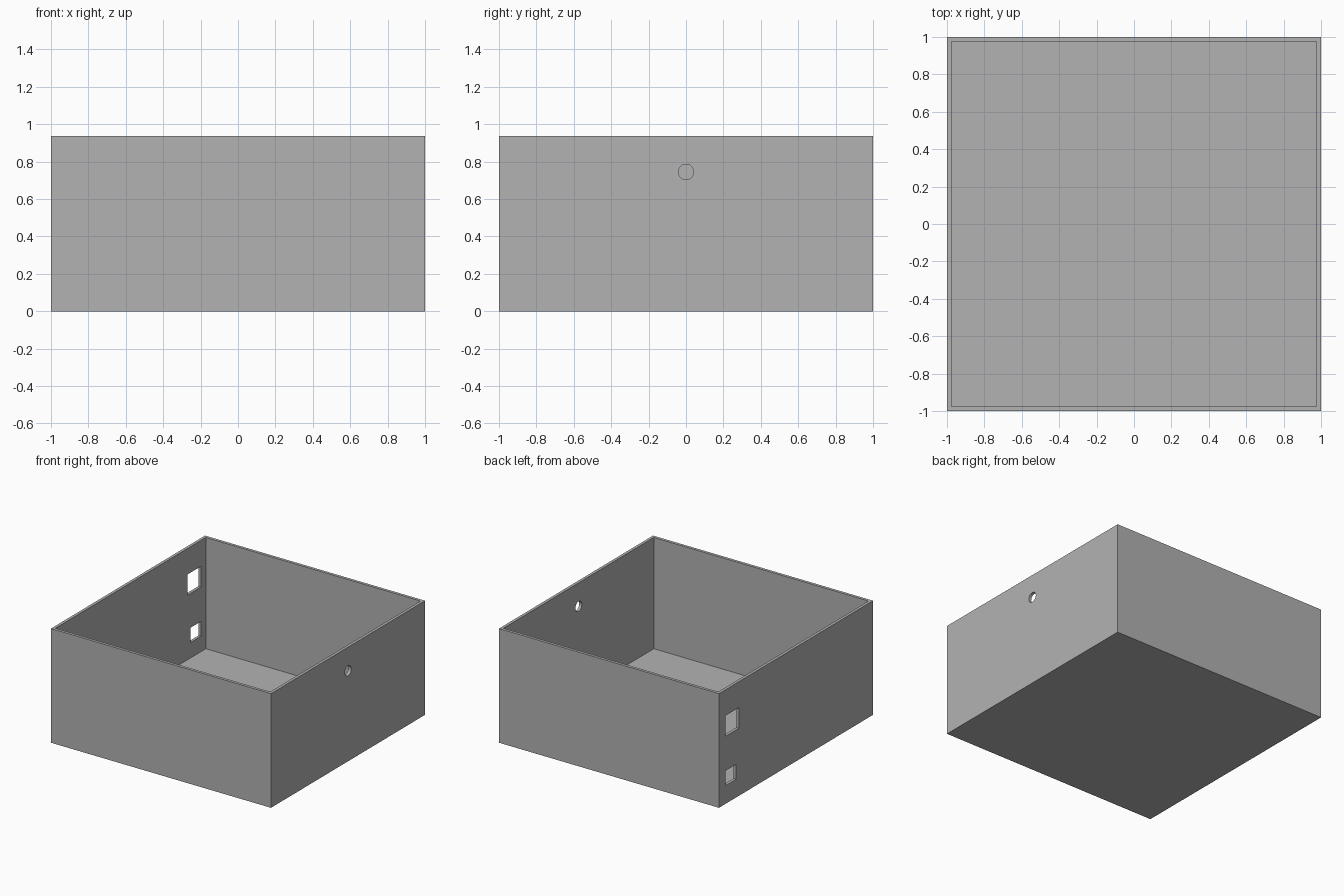
import bpy
from mathutils import Vector

default = bpy.data.objects.get("Cube")
if default:
    bpy.data.objects.remove(default, do_unlink=True)

WIDTH, HEIGHT, WALL = 2.0, 0.938, 0.024

# Plain grey plastic
grey = bpy.data.materials.new("plain grey")
grey.use_nodes = True
colour = (0.448, 0.448, 0.448, 1)
grey.diffuse_color = colour
grey.node_tree.nodes["Principled BSDF"].inputs["Base Color"].default_value = colour


def block(name, low, high):
    """Box between two opposite corners."""
    low, high = Vector(low), Vector(high)
    bpy.ops.mesh.primitive_cube_add(size=1, location=(low + high) / 2)
    obj = bpy.context.object
    obj.name = name
    obj.scale = high - low
    bpy.ops.object.transform_apply(location=False, rotation=False, scale=True)
    obj.data.materials.append(grey)
    return obj


def cut(target, cutter):
    """Subtract the cutter from the target and delete it."""
    cutter.hide_render = True
    mod = target.modifiers.new("cut", 'BOOLEAN')
    mod.operation = 'DIFFERENCE'
    mod.solver = 'EXACT'
    mod.object = cutter
    bpy.context.view_layer.objects.active = target
    bpy.ops.object.modifier_apply(modifier=mod.name)
    bpy.data.objects.remove(cutter, do_unlink=True)


# Open-topped box
half = WIDTH / 2
inner = half - WALL
box = block("open_box", (-half, -half, 0), (half, half, HEIGHT))
cut(box, block("cavity_cutter", (-inner, -inner, WALL), (inner, inner, HEIGHT + 0.2)))

# Two rectangular ports in the right wall, near the back
for y0, y1, z0, z1 in ((0.74, 0.913, 0.555, 0.725), (0.777, 0.913, 0.15, 0.272)):
    cut(box, block("port_cutter", (-half - 0.1, y0, z0), (-inner + 0.1, y1, z1)))

# Round cable hole in the left wall
bpy.ops.mesh.primitive_cylinder_add(vertices=48, radius=0.041, depth=0.2,
                                    location=(half, 0, 0.745), rotation=(0, 1.5708, 0))
hole = bpy.context.object
hole.name = "hole_cutter"
hole.data.materials.append(grey)
cut(box, hole)

# Smooth the round hole while keeping the box edges sharp
bpy.ops.object.select_all(action='DESELECT')
box.select_set(True)
bpy.context.view_layer.objects.active = box
bpy.ops.object.shade_smooth_by_angle(angle=0.5)
